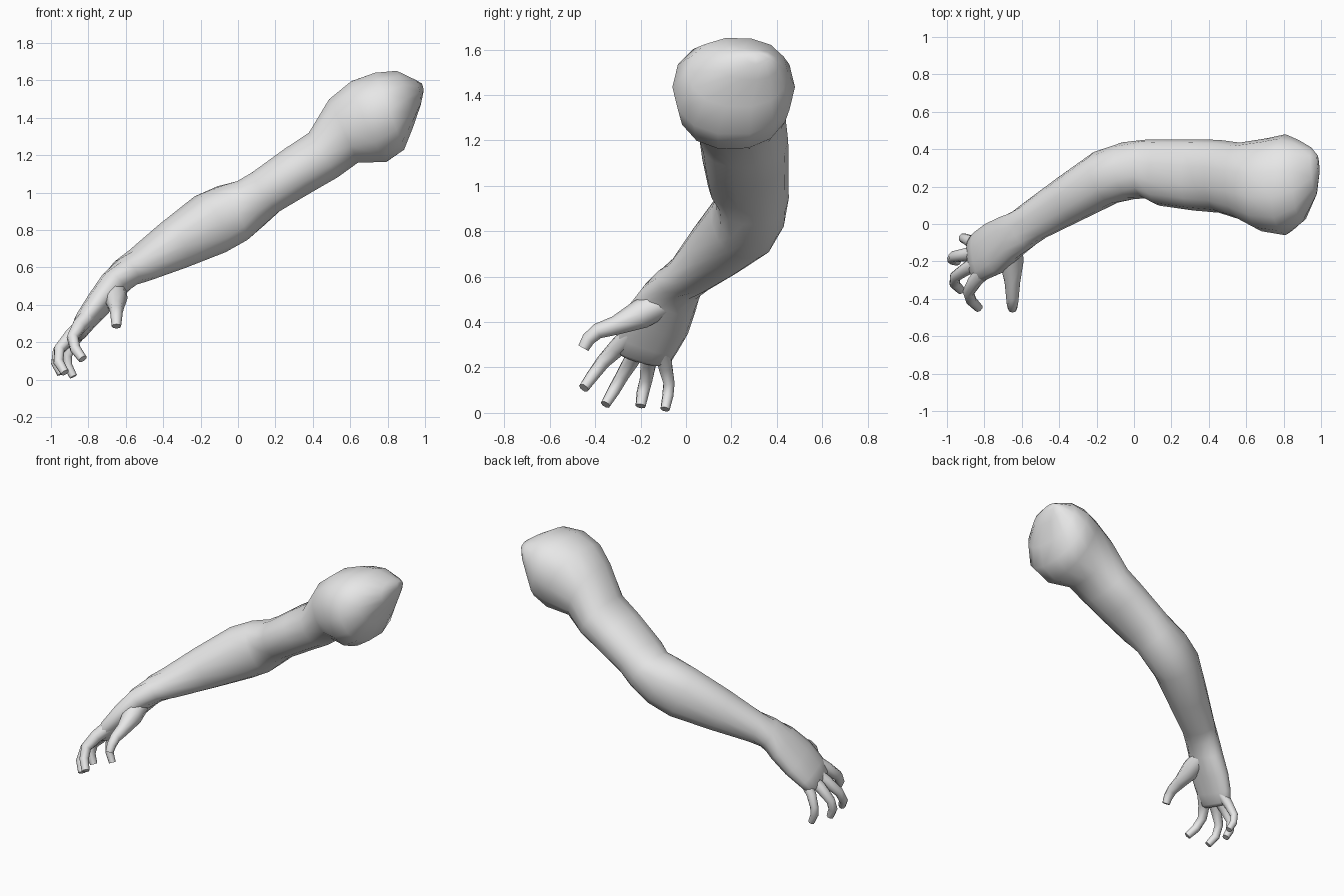
import bpy, bmesh, math
from mathutils import Vector as V

skin = bpy.data.materials.new("plain grey")
skin.diffuse_color = (0.8, 0.8, 0.8, 1)


def loft(name, rings, sides, power=1.0):
    """Skin rings of (centre, half width, half height, side axis, tangent)."""
    bm = bmesh.new()
    loops = []
    for i, (c, a, b, side, tan) in enumerate(rings):
        nxt = rings[min(i + 1, len(rings) - 1)][0]
        prv = rings[max(i - 1, 0)][0]
        t = (V(tan) if tan else V(nxt) - V(prv)).normalized()
        u = V(side) if side else V((0, 0, 1)).cross(t)
        u = (u - t * u.dot(t)).normalized()
        v = t.cross(u)
        loop = []
        for k in range(sides):
            g = math.tau * k / sides
            cu, sv = math.cos(g), math.sin(g)
            cu = math.copysign(abs(cu) ** power, cu)
            sv = math.copysign(abs(sv) ** power, sv)
            loop.append(bm.verts.new(V(c) + u * a * cu + v * b * sv))
        loops.append(loop)
    for p, q in zip(loops, loops[1:]):
        for k in range(sides):
            n = (k + 1) % sides
            bm.faces.new((p[k], p[n], q[n], q[k]))
    bm.faces.new(loops[0])
    bm.faces.new(loops[-1][::-1])
    bmesh.ops.recalc_face_normals(bm, faces=bm.faces)
    me = bpy.data.meshes.new(name)
    bm.to_mesh(me)
    bm.free()
    me.materials.append(skin)
    ob = bpy.data.objects.new(name, me)
    bpy.context.collection.objects.link(ob)
    bpy.ops.object.select_all(action='DESELECT')
    ob.select_set(True)
    bpy.context.view_layer.objects.active = ob
    bpy.ops.object.shade_smooth_by_angle(angle=math.radians(60))


# Arm from shoulder cap to knuckles
W = (0.25, -0.85, 0.45)      # axis across the palm
F = (0, -1, 0)               # axis across the shoulder
loft("arm_and_palm", [
    ((0.985, 0.32, 1.56), 0.05, 0.025, F, (-0.97, -0.1, -0.2)),
    ((0.96, 0.28, 1.535), 0.13, 0.07, F, (-0.97, -0.1, -0.2)),
    ((0.89, 0.23, 1.50), 0.22, 0.16, F, (-0.96, -0.05, -0.28)),
    ((0.81, 0.21, 1.435), 0.27, 0.225, F, (-0.92, 0, -0.35)),
    ((0.70, 0.21, 1.38), 0.25, 0.24, F, None),
    ((0.565, 0.23, 1.33), 0.205, 0.19, F, (-0.9, 0, -0.42)),
    ((0.455, 0.255, 1.20), 0.195, 0.145, F, (-0.84, 0, -0.54)),
    ((0.325, 0.262, 1.12), 0.19, 0.14, F, None),
    ((0.15, 0.275, 1.005), 0.178, 0.13, F, None),
    ((0.07, 0.295, 0.945), 0.158, 0.14, None, None),
    ((-0.03, 0.285, 0.89), 0.155, 0.165, None, None),
    ((-0.15, 0.25, 0.83), 0.15, 0.17, None, None),
    ((-0.35, 0.13, 0.715), 0.13, 0.135, None, None),
    ((-0.53, 0.02, 0.61), 0.11, 0.095, None, None),
    ((-0.60, -0.03, 0.57), 0.112, 0.085, (0.4, -0.87, 0.2), None),
    ((-0.67, -0.075, 0.50), 0.13, 0.08, W, None),
    ((-0.75, -0.13, 0.40), 0.15, 0.07, W, None),
    ((-0.82, -0.17, 0.31), 0.14, 0.058, W, None),
    ((-0.855, -0.19, 0.25), 0.125, 0.045, W, None),
    ((-0.865, -0.195, 0.235), 0.10, 0.03, W, None),
], 14, 0.9)

# Thumb and fingers: points with a radius at each joint
digits = {
    "thumb": [(-0.66, -0.09, 0.49, 0.06), (-0.655, -0.2, 0.435, 0.065),
              (-0.65, -0.31, 0.385, 0.042), (-0.65, -0.39, 0.36, 0.034),
              (-0.65, -0.43, 0.325, 0.03), (-0.65, -0.452, 0.285, 0.025)],
    "index_finger": [(-0.79, -0.24, 0.35, 0.045), (-0.85, -0.305, 0.285, 0.04),
                     (-0.885, -0.365, 0.225, 0.032), (-0.87, -0.41, 0.165, 0.029),
                     (-0.83, -0.45, 0.11, 0.024)],
    "middle_finger": [(-0.82, -0.2, 0.3, 0.042), (-0.89, -0.235, 0.24, 0.037),
                      (-0.955, -0.28, 0.165, 0.03), (-0.96, -0.32, 0.095, 0.028),
                      (-0.925, -0.355, 0.037, 0.023)],
    "ring_finger": [(-0.83, -0.15, 0.28, 0.042), (-0.9, -0.165, 0.22, 0.036),
                    (-0.965, -0.175, 0.15, 0.03), (-0.972, -0.19, 0.09, 0.028),
                    (-0.945, -0.2, 0.03, 0.023)],
    "little_finger": [(-0.83, -0.1, 0.27, 0.038), (-0.88, -0.09, 0.2, 0.032),
                      (-0.912, -0.075, 0.13, 0.026), (-0.91, -0.08, 0.075, 0.025),
                      (-0.88, -0.092, 0.016, 0.021)],
}
for name, pts in digits.items():
    loft(name, [((x, y, z), r, r, (0.5, -0.8, 0.3) if name != "thumb" else (1, 0, 0), None)
                for x, y, z, r in pts], 8)
